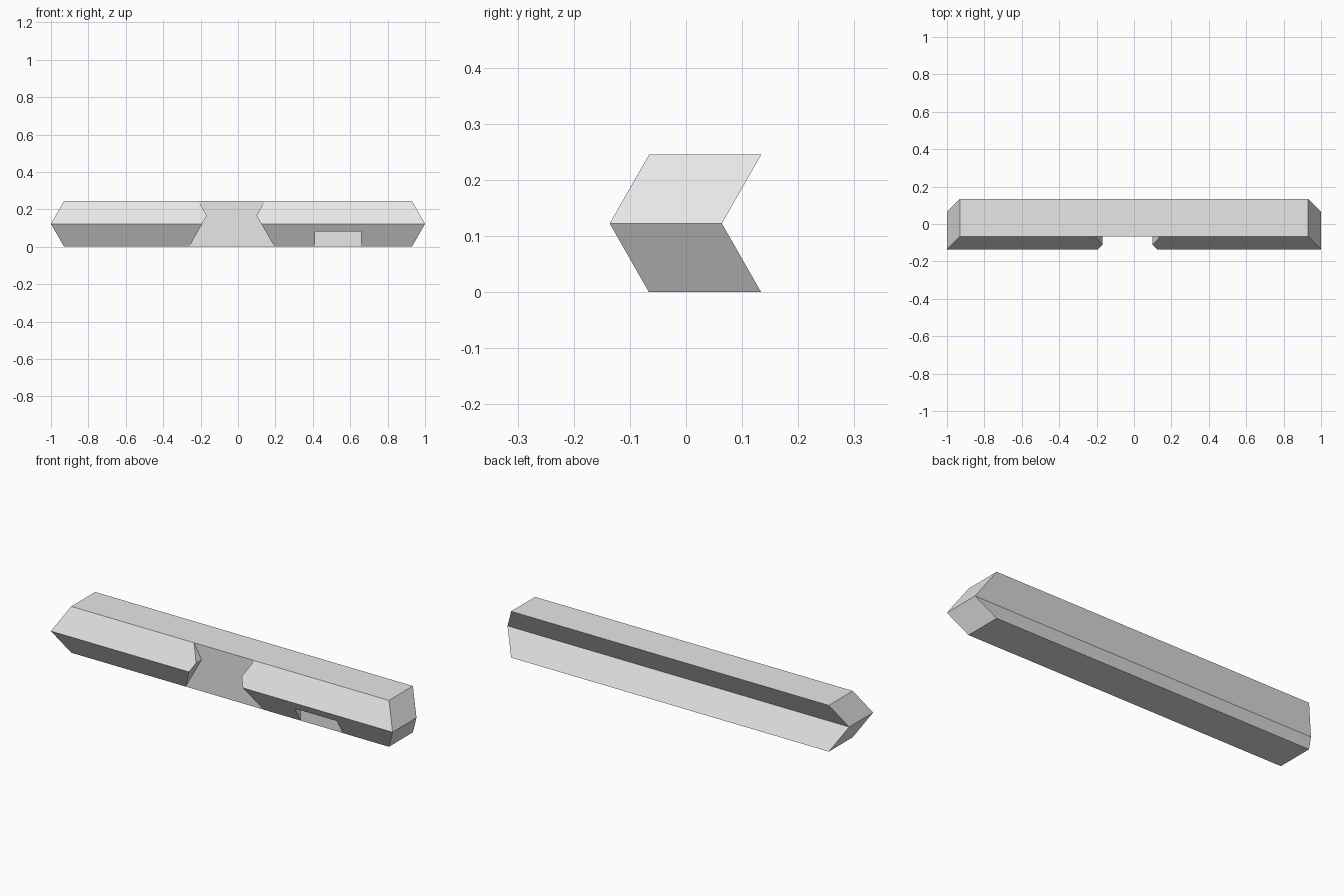
import bpy
import bmesh

if "Cube" in bpy.data.objects:
    bpy.data.objects.remove(bpy.data.objects["Cube"], do_unlink=True)

HEIGHT = 0.245
MID = HEIGHT / 2
RIDGE = 0.07          # how far the middle line is pushed forward and outward
FRONT, BACK = -0.066, 0.134

grey = bpy.data.materials.new("light_grey")
grey.use_nodes = True
grey.diffuse_color = (0.8, 0.8, 0.8, 1)
grey.node_tree.nodes["Principled BSDF"].inputs["Base Color"].default_value = (0.8, 0.8, 0.8, 1)


def prism(name, outline, y0, y1, chevron=False):
    """Extrude an x-z outline along y; a chevron bends its middle line forward."""
    bm = bmesh.new()
    face = bm.faces.new([bm.verts.new((x, y0, z)) for x, z in outline])
    ext = bmesh.ops.extrude_face_region(bm, geom=[face], use_keep_orig=True)
    for v in ext["geom"]:
        if isinstance(v, bmesh.types.BMVert):
            v.co.y = y1
    if chevron:
        middle = [v for v in bm.verts if abs(v.co.z - MID) < 0.001]
        bmesh.ops.connect_verts(bm, verts=middle)
        for v in middle:
            v.co.y -= RIDGE
    bmesh.ops.recalc_face_normals(bm, faces=bm.faces[:])
    mesh = bpy.data.meshes.new(name)
    bm.to_mesh(mesh)
    bm.free()
    mesh.materials.append(grey)
    obj = bpy.data.objects.new(name, mesh)
    bpy.context.collection.objects.link(obj)
    return obj


# Main bar with pointed ends, ridged front and grooved back
tip = 1 - RIDGE
bar = prism("chevron_bar",
            [(-tip, 0), (tip, 0), (1, MID), (tip, HEIGHT), (-tip, HEIGHT), (-1, MID)],
            FRONT, BACK, chevron=True)

# Waisted gap in the middle and small rectangular notch on the lower front
cut_depth = FRONT + 0.0004
cutters = [
    prism("gap_cutter",
          [(-0.288, -0.05), (0.224, -0.05), (0.099, 0.166),
           (0.172, 0.3), (-0.241, 0.3), (-0.168, 0.166)], -0.3, cut_depth),
    prism("notch_cutter",
          [(0.412, -0.05), (0.658, -0.05), (0.658, 0.081), (0.412, 0.081)],
          -0.3, cut_depth),
]
for cutter in cutters:
    mod = bar.modifiers.new(cutter.name, "BOOLEAN")
    mod.operation = "DIFFERENCE"
    mod.solver = "EXACT"
    mod.object = cutter

# Bake the cuts and drop the cutters
bpy.context.view_layer.update()
graph = bpy.context.evaluated_depsgraph_get()
baked = bpy.data.meshes.new_from_object(bar.evaluated_get(graph))
bar.modifiers.clear()
bar.data = baked
baked.materials.clear()
baked.materials.append(grey)
for poly in baked.polygons:
    poly.material_index = 0
    poly.use_smooth = False
for cutter in cutters:
    bpy.data.objects.remove(cutter, do_unlink=True)
